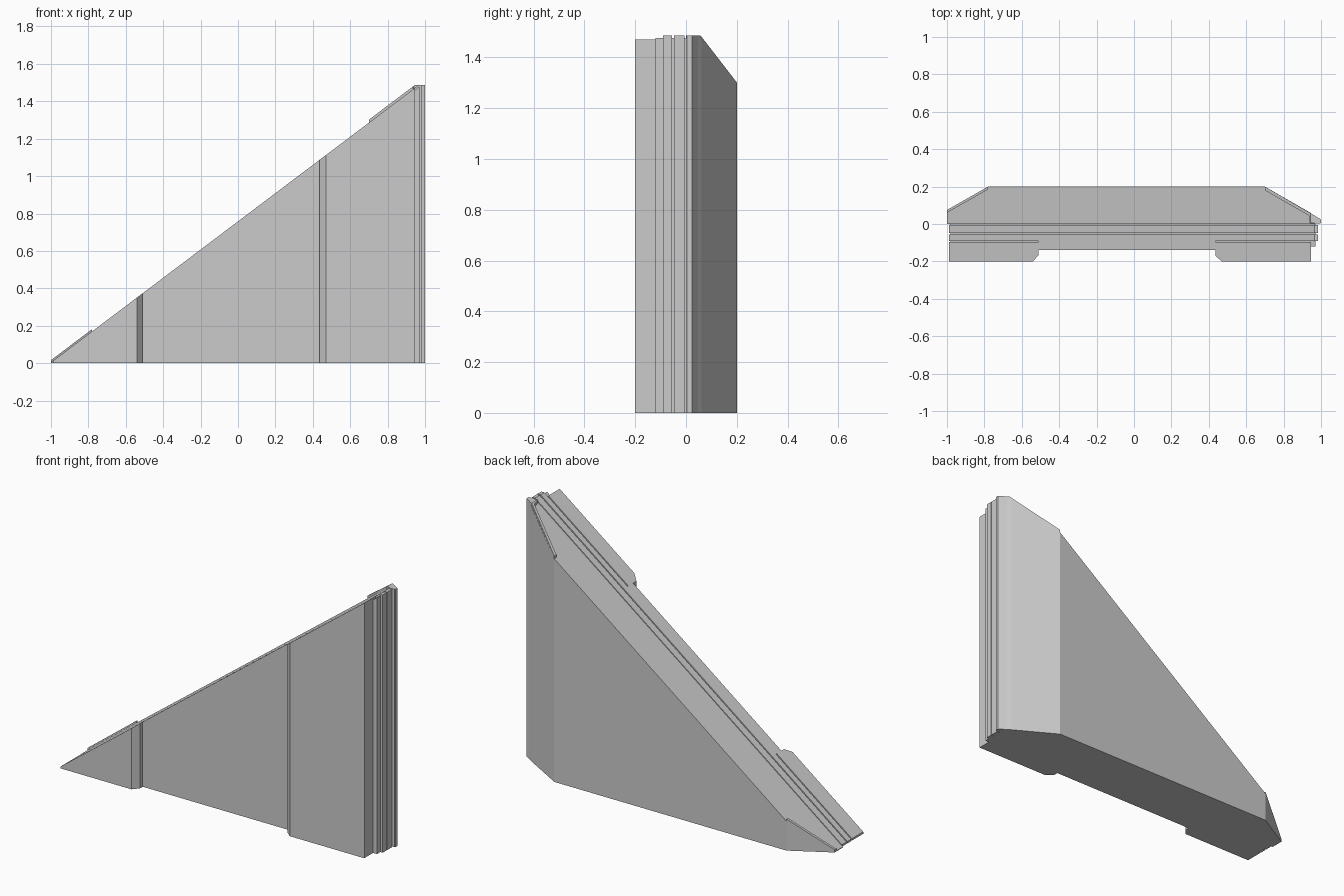
import bpy, bmesh
from mathutils import Vector

if "Cube" in bpy.data.objects:
    bpy.data.objects.remove(bpy.data.objects["Cube"])

SLOPE, TOP = 0.754, 1.486


def wedge(name, profile, lift=0.0, top=TOP):
    """Extrude an xy profile upward and slice it along the sloping top edge."""
    bm = bmesh.new()
    base = bm.faces.new([bm.verts.new((x, y, 0)) for x, y in profile])
    out = bmesh.ops.extrude_face_region(bm, geom=[base])
    moved = [g for g in out["geom"] if isinstance(g, bmesh.types.BMVert)]
    bmesh.ops.translate(bm, verts=moved, vec=(0, 0, top))
    cut = bmesh.ops.bisect_plane(
        bm, geom=bm.verts[:] + bm.edges[:] + bm.faces[:], dist=1e-5,
        plane_co=Vector((-1, 0, 0.004 + lift)),
        plane_no=Vector((-SLOPE, 0, 1)), clear_outer=True)
    edges = [g for g in cut["geom_cut"] if isinstance(g, bmesh.types.BMEdge)]
    bmesh.ops.holes_fill(bm, edges=edges, sides=0)
    bmesh.ops.recalc_face_normals(bm, faces=bm.faces[:])
    mesh = bpy.data.meshes.new(name)
    bm.to_mesh(mesh)
    bm.free()
    obj = bpy.data.objects.new(name, mesh)
    bpy.context.collection.objects.link(obj)
    return obj


def box(x0, x1, y0, y1):
    return [(x0, y0), (x1, y0), (x1, y1), (x0, y1)]


# Thick rear body with chamfered ends
wedge("rear_body", [(-1, 0), (-1, 0.075), (-0.78, 0.2), (0.70, 0.2),
                    (0.94, 0.062), (0.997, 0.022), (0.997, 0.003), (0.95, 0)])

# Raised skins over the chamfers
wedge("right_chamfer_skin", [(0.70, 0.2), (0.93, 0.066), (1.0, 0.024),
                             (1.0, 0.005), (0.94, 0.005), (0.935, 0.045),
                             (0.70, 0.18)], lift=0.016)
wedge("left_chamfer_skin", [(-1, 0.075), (-0.78, 0.2), (-0.78, 0.185),
                            (-1, 0.06)], lift=0.012)

# Recessed core seen in the grooves between the layers
wedge("groove_core", box(-0.98, 0.97, -0.12, 0.01), lift=-0.012)

# Stacked layers in front of the body
wedge("inner_layer", box(-0.99, 0.985, -0.048, -0.005))
wedge("outer_layer", box(-0.99, 0.985, -0.09, -0.055))

# Front face: recessed centre panel between two thicker end panels
wedge("centre_panel", box(-0.51, 0.435, -0.14, -0.09))
wedge("left_panel", [(-0.99, -0.097), (-0.99, -0.2), (-0.54, -0.2),
                     (-0.51, -0.165), (-0.51, -0.097)])
wedge("right_panel", [(0.435, -0.097), (0.435, -0.17), (0.47, -0.2),
                      (0.945, -0.2), (0.945, -0.097)])
